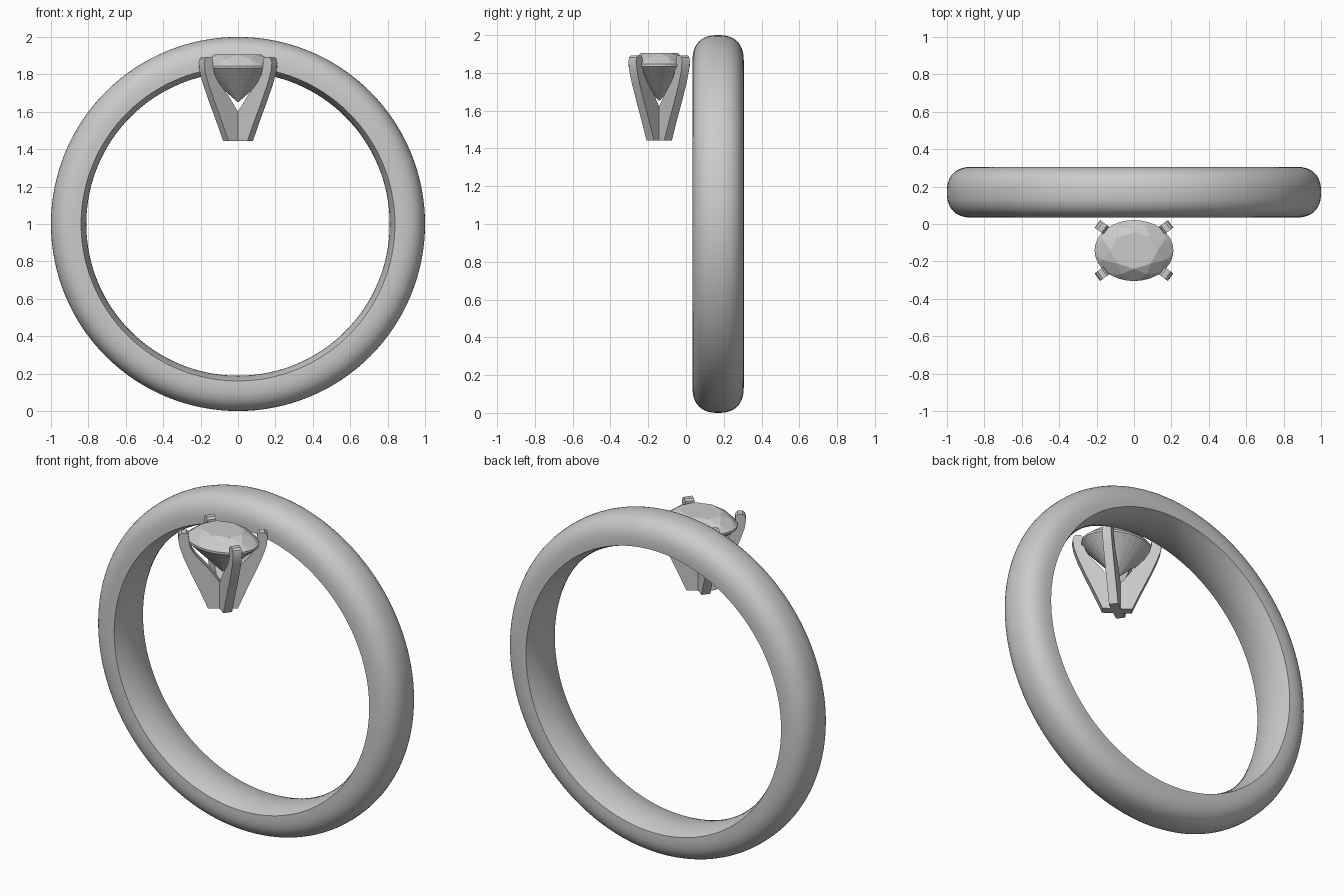
import bpy, bmesh
from math import sin, cos, pi, radians, copysign
from mathutils import Vector, Matrix

if "Cube" in bpy.data.objects:
    bpy.data.objects.remove(bpy.data.objects["Cube"])

STONE_Y = -0.142


def finish(bm, name, smooth=None):
    bmesh.ops.recalc_face_normals(bm, faces=bm.faces)
    me = bpy.data.meshes.new(name)
    bm.to_mesh(me)
    bm.free()
    ob = bpy.data.objects.new(name, me)
    bpy.context.collection.objects.link(ob)
    if smooth:
        bpy.ops.object.select_all(action='DESELECT')
        bpy.context.view_layer.objects.active = ob
        ob.select_set(True)
        bpy.ops.object.shade_smooth_by_angle(angle=radians(smooth))
    return ob


# Band: rounded outer half and gently crowned inner face, swept round the y axis
def band():
    half, y0 = 0.136, 0.17
    prof = []
    for i in range(25):
        a = pi * i / 24
        c, s = cos(a), sin(a)
        prof.append((half * copysign(abs(c) ** 0.82, c), 0.86 + 0.14 * abs(s) ** 0.82))
    for i in range(11):
        t = -1 + 2 * i / 10
        prof.append((half * 0.995 * t, 0.811 + 0.028 * t * t))
    bm = bmesh.new()
    n = 128
    rings = [[bm.verts.new((r * sin(2 * pi * k / n), y0 + y, 1 + r * cos(2 * pi * k / n)))
              for y, r in prof] for k in range(n)]
    m = len(prof)
    for k in range(n):
        a, b = rings[k], rings[(k + 1) % n]
        for j in range(m):
            bm.faces.new((a[j], a[(j + 1) % m], b[(j + 1) % m], b[j]))
    finish(bm, "band", 35)


# Stone: oval brilliant cut, hull of faceting rings (scale, height, count, phase)
def stone():
    bm = bmesh.new()
    for s, z, n, ph in ((0.6, 1.905, 8, 0), (0.83, 1.88, 8, 0.5), (1, 1.846, 32, 0),
                        (1, 1.834, 32, 0), (0.24, 1.692, 8, 0.5)):
        for k in range(n):
            a = 2 * pi * (k + ph) / n
            bm.verts.new((0.211 * s * cos(a), STONE_Y + 0.163 * s * sin(a), z))
    bm.verts.new((0, STONE_Y, 1.65))
    bmesh.ops.convex_hull(bm, input=bm.verts)
    bmesh.ops.dissolve_limit(bm, angle_limit=radians(1), verts=bm.verts, edges=bm.edges)
    finish(bm, "stone")


# Prong: (radius, height) side profile, thickened across and turned to its corner
def prong(name, angle):
    prof = [(0, 1.443), (0.08, 1.443), (0.126, 1.55), (0.174, 1.655), (0.212, 1.745),
            (0.234, 1.81), (0.242, 1.86), (0.237, 1.882), (0.224, 1.892), (0.196, 1.892),
            (0.185, 1.88), (0.183, 1.84), (0.172, 1.80), (0.145, 1.755), (0.085, 1.69),
            (0.025, 1.61), (0, 1.58)]
    bm = bmesh.new()
    f = bm.faces.new([bm.verts.new((r, -0.025, z)) for r, z in prof])
    ext = bmesh.ops.extrude_face_region(bm, geom=[f], use_keep_orig=True)
    bmesh.ops.translate(bm, vec=Vector((0, 0.05, 0)),
                        verts=[v for v in ext["geom"] if isinstance(v, bmesh.types.BMVert)])
    bm.transform(Matrix.Translation((0, STONE_Y, 0)) @ Matrix.Rotation(angle, 4, 'Z'))
    finish(bm, name, 30)


band()
stone()
t = radians(36)
for name, a in (("prong_back_right", t), ("prong_back_left", pi - t),
                ("prong_front_left", pi + t), ("prong_front_right", -t)):
    prong(name, a)
